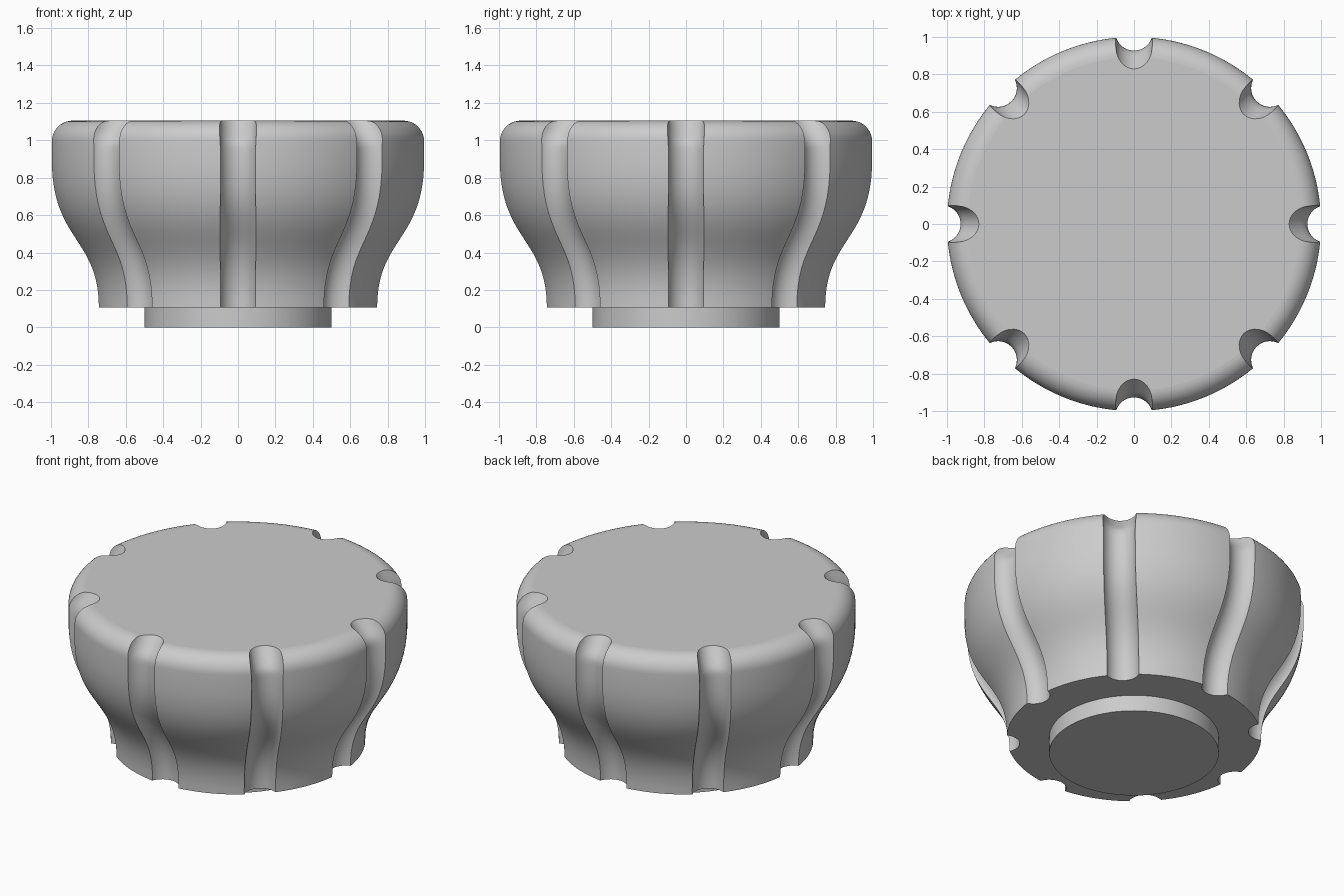
import bpy, bmesh, math
from mathutils import Vector, Matrix

if "Cube" in bpy.data.objects:
    bpy.data.objects.remove(bpy.data.objects["Cube"], do_unlink=True)

GROOVES = 8
SEGMENTS = 128
GROOVE_RADIUS = 0.1
FILLET = 0.11
TOP = 1.105

grey = bpy.data.materials.new("light_grey")
grey.use_nodes = True
colour = (0.6, 0.6, 0.6, 1)
grey.diffuse_color = colour
grey.node_tree.nodes["Principled BSDF"].inputs["Base Color"].default_value = colour


def bezier(a, b, c, d, steps):
    """Sample a cubic curve as (radius, height) points."""
    out = []
    for i in range(steps + 1):
        t = i / steps
        u = 1 - t
        out.append(Vector(a) * u**3 + Vector(b) * 3 * u * u * t
                   + Vector(c) * 3 * u * t * t + Vector(d) * t**3)
    return out


def make_object(name, bm):
    bmesh.ops.recalc_face_normals(bm, faces=bm.faces)
    mesh = bpy.data.meshes.new(name)
    bm.to_mesh(mesh)
    bm.free()
    mesh.materials.append(grey)
    obj = bpy.data.objects.new(name, mesh)
    bpy.context.collection.objects.link(obj)
    return obj


def skin(bm, rings):
    """Join rings of points into a capped tube."""
    loops = [[bm.verts.new(p) for p in ring] for ring in rings]
    n = len(loops[0])
    for low, high in zip(loops, loops[1:]):
        for i in range(n):
            j = (i + 1) % n
            bm.faces.new((low[i], low[j], high[j], high[i]))
    bm.faces.new(loops[0][::-1])
    bm.faces.new(loops[-1])


def lathe(name, profile):
    bm = bmesh.new()
    skin(bm, [[(r * math.cos(a), r * math.sin(a), z)
               for a in (math.tau * i / SEGMENTS for i in range(SEGMENTS))]
              for r, z in profile])
    return make_object(name, bm)


# Knob body: flared side, then a rounded rim
side = bezier((0.75, 0.105), (0.75, 0.48), (1, 0.46), (1, 0.9), 24)
rim = [Vector((1 - FILLET + FILLET * math.cos(a), TOP - FILLET + FILLET * math.sin(a)))
       for a in (math.pi / 2 * i / 10 for i in range(11))]
body = lathe("knob_body", side + rim)

# Base collar
collar = lathe("base_collar", [(0.5, 0), (0.5, 0.105)])

# Finger grooves: round cutters that follow the side and lean in at the rim
out = Vector((0.027, 0))
path = [Vector((0.777, 0.03))] + [p + out for p in side]
path += bezier((1.027, 0.95), (1.027, 1.03), (0.99, 1.07), (0.955, 1.11), 8)
path.append(Vector((0.88, 1.2)))

bm = bmesh.new()
for k in range(GROOVES):
    turn = Matrix.Rotation(math.tau * k / GROOVES, 3, 'Z')
    rings = []
    for i, p in enumerate(path):
        tangent = (path[min(i + 1, len(path) - 1)] - path[max(i - 1, 0)]).normalized()
        normal = Vector((tangent.y, 0, -tangent.x))
        ring = []
        for s in range(32):
            a = math.tau * s / 32
            offset = normal * math.cos(a) + Vector((0, 1, 0)) * math.sin(a)
            ring.append(turn @ (Vector((p.x, 0, p.y)) + offset * GROOVE_RADIUS))
        rings.append(ring)
    skin(bm, rings)
cutter = make_object("groove_cutter", bm)
cutter.hide_render = True

cut = body.modifiers.new("grooves", 'BOOLEAN')
cut.operation = 'DIFFERENCE'
cut.solver = 'EXACT'
cut.object = cutter
bpy.context.view_layer.objects.active = body
bpy.ops.object.modifier_apply(modifier=cut.name)
bpy.data.objects.remove(cutter, do_unlink=True)

# Smooth shading on curved faces, flat top and bottom
for obj in (body, collar):
    bpy.ops.object.select_all(action='DESELECT')
    obj.select_set(True)
    bpy.context.view_layer.objects.active = obj
    bpy.ops.object.shade_smooth_by_angle(angle=math.radians(30))
    for face in obj.data.polygons:
        if abs(face.normal.z) > 0.999:
            face.use_smooth = False
